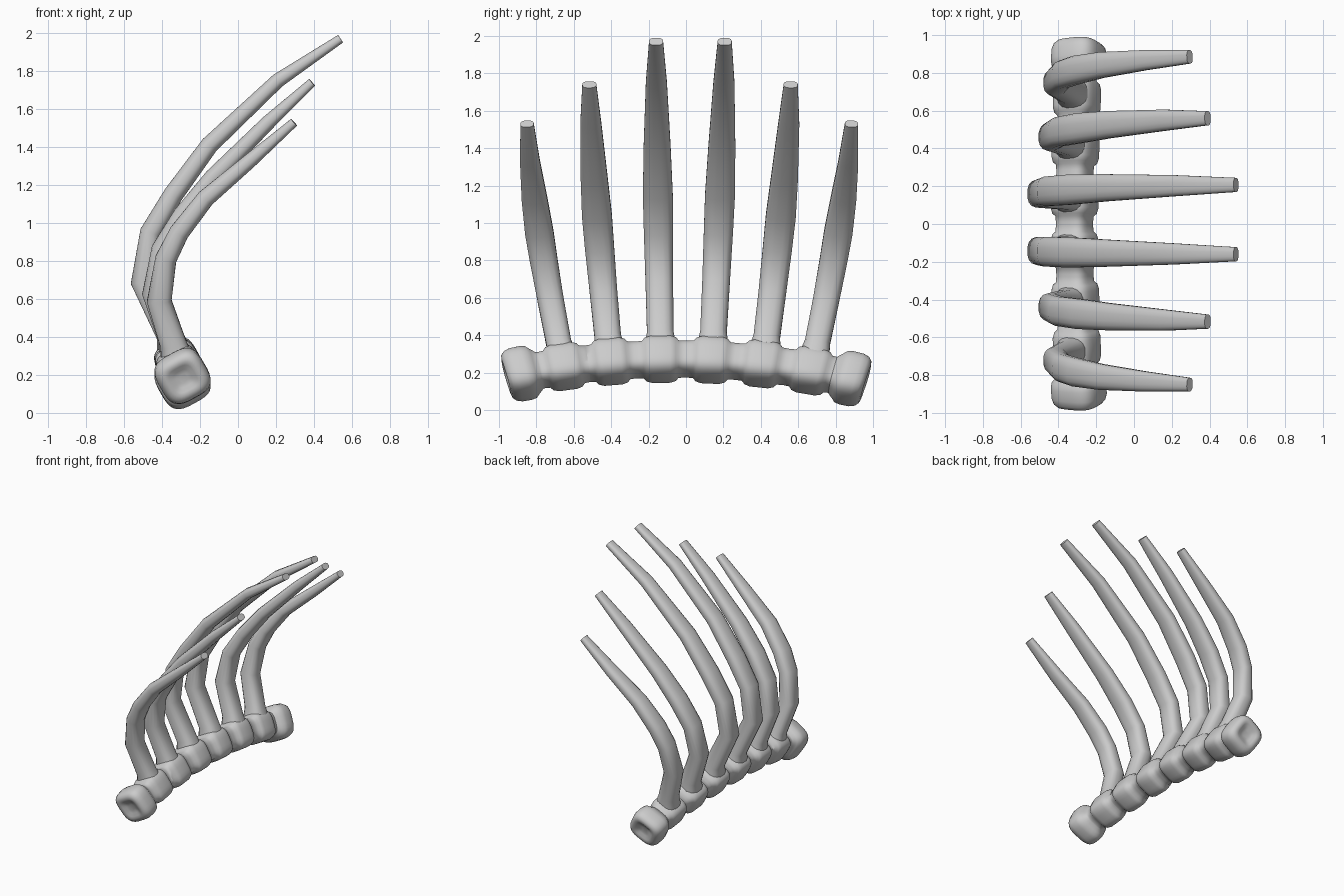
import bpy, bmesh, math
from mathutils import Vector

cube = bpy.data.objects.get("Cube")
if cube:
    bpy.data.objects.remove(cube, do_unlink=True)

bone = bpy.data.materials.new("bone_grey")
bone.use_nodes = True
bone.diffuse_color = (0.6, 0.6, 0.6, 1)
bone.node_tree.nodes["Principled BSDF"].inputs["Base Color"].default_value = (0.6, 0.6, 0.6, 1)


def ring(center, side, up, w, h, sides, power):
    """Rounded-square outline around a centre."""
    pts = []
    for i in range(sides):
        a = math.tau * (i + 0.5) / sides
        c, s = math.cos(a), math.sin(a)
        u = math.copysign(abs(c) ** (2 / power), c)
        v = math.copysign(abs(s) ** (2 / power), s)
        pts.append(center + side * u * w + up * v * h)
    return pts


def loft(name, rings, crease):
    """Skin a list of outlines and cap both ends."""
    bm = bmesh.new()
    loops = [[bm.verts.new(p) for p in r] for r in rings]
    n = len(loops[0])
    for a, b in zip(loops, loops[1:]):
        for i in range(n):
            j = (i + 1) % n
            bm.faces.new((a[i], a[j], b[j], b[i]))
    bm.faces.new(loops[0][::-1])
    bm.faces.new(loops[-1])
    bmesh.ops.recalc_face_normals(bm, faces=bm.faces)
    mesh = bpy.data.meshes.new(name)
    bm.to_mesh(mesh)
    bm.free()
    mesh.materials.append(bone)
    obj = bpy.data.objects.new(name, mesh)
    bpy.context.collection.objects.link(obj)
    bpy.ops.object.select_all(action="DESELECT")
    obj.select_set(True)
    bpy.context.view_layer.objects.active = obj
    bpy.ops.object.shade_smooth_by_angle(angle=math.radians(crease))


# Spine: arched column of rounded blocks with dished ends
def spine_center(y):
    return Vector((-0.315 + 0.03 * y * y, y, 0.272 - 0.118 * y * y - 0.015 * y))


def spine_ring(y, r):
    tangent = (spine_center(y + 0.01) - spine_center(y - 0.01)).normalized()
    tangent = (tangent + Vector((0, 0, -0.07 * y))).normalized()
    tilt = math.radians(30)
    side = Vector((math.cos(tilt), 0, math.sin(tilt)))
    side = (side - tangent * side.dot(tangent)).normalized()
    return ring(spine_center(y), side, side.cross(tangent), r, r, 32, 3.3)


end_block = [(0.94, 0.025), (0.945, 0.045), (0.957, 0.068), (0.962, 0.085), (0.957, 0.105),
             (0.94, 0.122), (0.91, 0.131), (0.86, 0.132), (0.83, 0.127), (0.81, 0.11), (0.785, 0.09)]
block = [(-0.125, 0.088), (-0.095, 0.09), (-0.08, 0.105), (-0.05, 0.113),
         (0.05, 0.113), (0.08, 0.105), (0.095, 0.09), (0.125, 0.088)]
stations = [(-y, r) for y, r in end_block]
for yc in (-0.65, -0.4, -0.135, 0.135, 0.405, 0.665):
    stations += [(yc + d, r) for d, r in block]
stations += end_block[::-1]
loft("spine", [spine_ring(y, r) for y, r in stations], 60)

# Ribs: three curve sizes, (x, z) along the centre line
curves = {
    "long": [(-.33, .28), (-.36, .41), (-.50, .69), (-.46, .95),
             (-.34, 1.15), (-.15, 1.41), (.21, 1.75), (.54, 1.97)],
    "medium": [(-.32, .26), (-.35, .39), (-.44, .63), (-.40, .86),
               (-.29, 1.04), (-.13, 1.24), (.16, 1.53), (.39, 1.74)],
    "short": [(-.31, .23), (-.34, .36), (-.415, .59), (-.38, .81),
              (-.31, .95), (-.17, 1.13), (.06, 1.325), (.295, 1.53)],
}
widths = [.1, .072, .075, .079, .081, .073, .057, .038]
depths = [.1, .071, .066, .057, .053, .048, .039, .024]


def rib(name, size, base_y, tip_y):
    path = curves[size]
    z0, z1 = path[0][1], path[-1][1]
    pts = []
    for x, z in path:
        f = (z - z0) / (z1 - z0)
        pts.append(Vector((x, base_y + (tip_y - base_y) * (1 - (1 - f) ** 1.35), z)))
    scale = 0.95 if size == "short" else 1
    rings = []
    for i, p in enumerate(pts):
        before = (p - pts[max(i - 1, 0)]).normalized()
        after = (pts[min(i + 1, len(pts) - 1)] - p).normalized()
        tangent = (before + after).normalized()
        side = (Vector((0, 1, 0)) - tangent * tangent.y).normalized()
        rings.append(ring(p, side, side.cross(tangent), widths[i] * scale, depths[i], 16, 2.6))
    loft(name, rings, 50)


rib("rib_1", "short", -0.655, -0.85)
rib("rib_2", "medium", -0.405, -0.517)
rib("rib_3", "long", -0.135, -0.16)
rib("rib_4", "long", 0.14, 0.207)
rib("rib_5", "medium", 0.415, 0.56)
rib("rib_6", "short", 0.675, 0.885)
